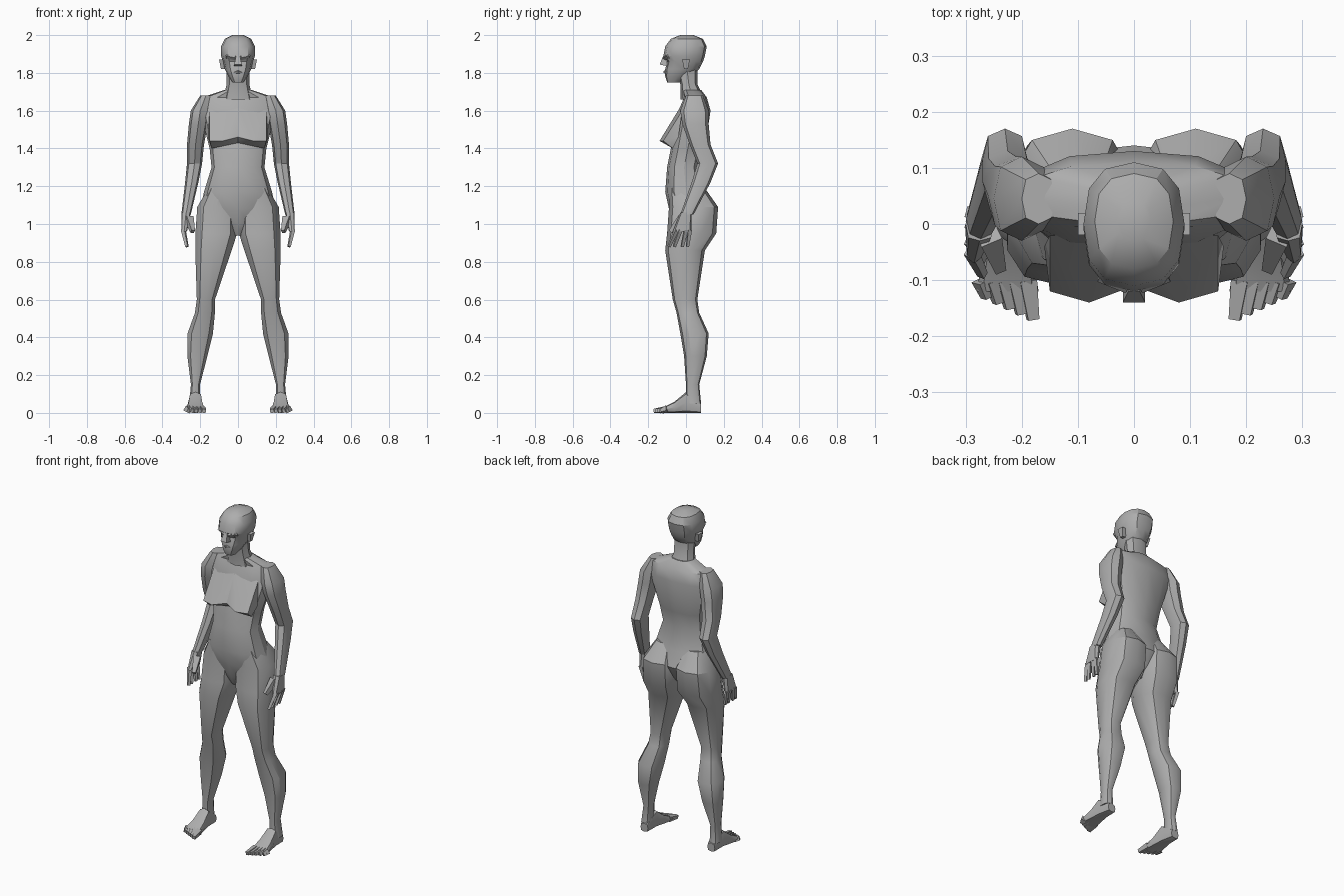
import bpy
import bmesh
from math import cos, sin, tau, radians, copysign
from mathutils import Vector

default_cube = bpy.data.objects.get("Cube")
if default_cube:
    bpy.data.objects.remove(default_cube, do_unlink=True)

skin = bpy.data.materials.new("plain grey")
skin.use_nodes = True
grey = (.42, .42, .42, 1)
skin.diffuse_color = grey
skin.node_tree.nodes["Principled BSDF"].inputs["Base Color"].default_value = grey


def rounded(value, power):
    return copysign(abs(value) ** power, value)


def loft(rings, sides=10, power=.8, along_y=False):
    """Skin over rings given as (position, x low, x high, depth low, depth high)."""
    def add(bm):
        loops = []
        for position, x_low, x_high, depth_low, depth_high in rings:
            loop = []
            for i in range(sides):
                angle = tau * i / sides
                across = (rounded(sin(angle), power) + 1) / 2
                along = (rounded(cos(angle), power) + 1) / 2
                x = x_low + across * (x_high - x_low)
                depth = depth_low + along * (depth_high - depth_low)
                place = (x, position, depth) if along_y else (x, depth, position)
                loop.append(bm.verts.new(place))
            loops.append(loop)
        for lower, upper in zip(loops, loops[1:]):
            for i in range(sides):
                bm.faces.new((lower[i - 1], lower[i], upper[i], upper[i - 1]))
        bm.faces.new(loops[0])
        bm.faces.new(loops[-1])
    return add


def centred(*rows):
    """Rings symmetric about the middle, from (height, half width, front, back)."""
    return [(height, -half, half, front, back) for height, half, front, back in rows]


def hull(*points):
    """Faceted convex lump around a few points."""
    def add(bm):
        verts = [bm.verts.new(point) for point in points]
        made = bmesh.ops.convex_hull(bm, input=verts)
        spare = [v for v in made["geom_interior"] if isinstance(v, bmesh.types.BMVert)]
        bmesh.ops.delete(bm, geom=spare, context="VERTS")
    return add


def taper(base, tip, base_radius, tip_radius):
    """Square tapered bar from base to tip."""
    base, tip = Vector(base), Vector(tip)
    side = (tip - base).cross(Vector((0, 1, 1))).normalized()
    up = side.cross(tip - base).normalized()
    corners = [side + up, side - up, -side - up, up - side]
    return hull(*[base + c * base_radius for c in corners],
                *[tip + c * tip_radius for c in corners])


def part(name, *pieces, flip=False):
    bm = bmesh.new()
    for piece in pieces:
        piece(bm)
    if flip:
        for vert in bm.verts:
            vert.co.x *= -1
    bmesh.ops.recalc_face_normals(bm, faces=bm.faces)
    mesh = bpy.data.meshes.new(name)
    bm.to_mesh(mesh)
    bm.free()
    mesh.materials.append(skin)
    mesh.shade_smooth()
    mesh.set_sharp_from_angle(angle=radians(32))
    obj = bpy.data.objects.new(name, mesh)
    bpy.context.collection.objects.link(obj)


def pair(name, *pieces):
    part("left_" + name, *pieces)
    part("right_" + name, *pieces, flip=True)


# Trunk from crotch to the base of the neck
part("torso", loft(centred(
    (.94, .03, -.04, .06), (1, .12, -.07, .1), (1.08, .2, -.09, .14),
    (1.17, .18, -.11, .11), (1.3, .14, -.1, .08), (1.4, .15, -.08, .1),
    (1.6, .2, -.04, .13), (1.67, .19, -.01, .11), (1.71, .07, -.02, .08)),
    sides=12))
part("neck", loft(centred(
    (1.66, .08, -.03, .1), (1.74, .06, -.03, .06), (1.82, .06, -.05, .06)), sides=8))

# Head with an angular face
part("head", loft(centred(
    (1.75, .03, -.1, -.03), (1.78, .05, -.11, .02), (1.82, .07, -.11, .07),
    (1.86, .08, -.1, .09), (1.89, .09, -.12, .1), (1.94, .09, -.11, .11),
    (1.98, .07, -.08, .09), (2, .03, -.03, .04)), sides=12))
part("nose", taper((0, -.11, 1.89), (0, -.12, 1.84), .01, .02))
part("lips", hull((.03, -.1, 1.8), (-.03, -.1, 1.8), (0, -.12, 1.81),
                  (0, -.12, 1.8), (0, -.09, 1.79), (0, -.09, 1.82)))
pair("brow", taper((.01, -.11, 1.88), (.06, -.09, 1.89), .01, .01))
pair("ear", taper((.08, 0, 1.87), (.08, 0, 1.82), .02, .01))

# Chest with a flat front and a sharp lower fold
pair("breast", hull(
    (0, -.03, 1.62), (.15, -.02, 1.6), (0, -.11, 1.46), (.08, -.14, 1.44),
    (.15, -.12, 1.44), (.16, -.04, 1.46), (0, -.08, 1.43), (.14, -.07, 1.4)))

# Arms hang with the elbows back
pair("arm", loft([
    (1.68, .14, .2, 0, .09), (1.6, .15, .25, -.03, .12), (1.53, .16, .26, -.02, .12),
    (1.42, .18, .27, .02, .13), (1.32, .19, .27, .06, .17),
    (1.22, .21, .28, .03, .13), (1.05, .25, .3, -.03, .04)], sides=8))

# Flat palm, four spread fingers and a thumb
fingers = [taper((.29, y, .97), (.27, 1.4 * y - .02, .88), .01, .007)
           for y in (-.05, -.03, 0, .02)]
pair("hand", loft([(1.06, .25, .3, -.03, .03), (.96, .27, .3, -.07, .03)],
                  sides=8, power=.6),
     taper((.26, -.02, 1.03), (.24, -.08, .96), .02, .01), *fingers)

# Legs carry the seat at the top and the calf behind
pair("leg", loft([
    (1.19, .04, .16, -.09, .1), (1.09, 0, .22, -.09, .17), (.95, 0, .23, -.1, .16),
    (.86, .03, .23, -.11, .1), (.6, .12, .22, -.07, .06), (.53, .12, .23, -.05, .07),
    (.42, .13, .27, -.03, .12), (.3, .16, .27, -.01, .11), (.15, .2, .25, 0, .07),
    (.05, .2, .26, 0, .08)]))

# Feet with a row of toes shortening outward
toes = [taper((.19 + .02 * i, -.1, .02), (.18 + .02 * i, .01 * i - .17, .01), .015, .01)
        for i in range(5)]
pair("foot", loft([
    (.08, .2, .25, 0, .05), (0, .19, .26, 0, .11), (-.06, .18, .27, 0, .06),
    (-.12, .17, .28, 0, .03)], sides=8, power=.6, along_y=True), *toes)
